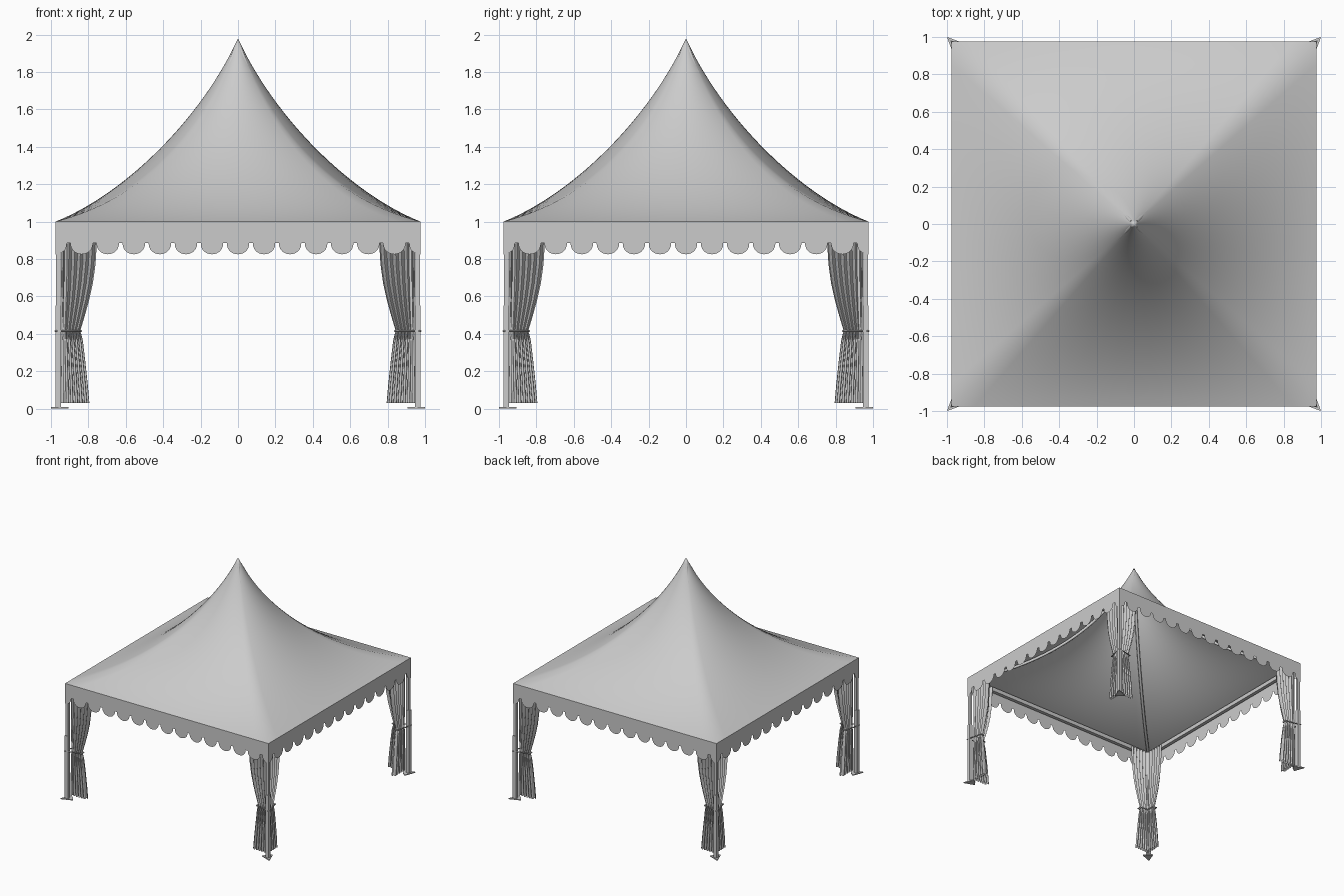
import bpy, bmesh, math

if "Cube" in bpy.data.objects:
    bpy.data.objects.remove(bpy.data.objects["Cube"])

H = 0.975  # half width of the canopy


def mesh_obj(name, verts, faces, smooth=True, mirror=False, angle=35):
    me = bpy.data.meshes.new(name)
    me.from_pydata(verts, [], faces)
    bm = bmesh.new()
    bm.from_mesh(me)
    bmesh.ops.recalc_face_normals(bm, faces=bm.faces)
    bm.to_mesh(me)
    bm.free()
    ob = bpy.data.objects.new(name, me)
    bpy.context.collection.objects.link(ob)
    if smooth:
        bpy.ops.object.select_all(action='DESELECT')
        ob.select_set(True)
        bpy.context.view_layer.objects.active = ob
        bpy.ops.object.shade_smooth_by_angle(angle=math.radians(angle))
    if mirror:
        m = ob.modifiers.new("mirror", 'MIRROR')
        m.use_axis = (True, True, False)
        m.use_mirror_merge = False
    return ob


def prism(name, outline, z0, z1, mirror=True):
    n = len(outline)
    verts = [(x, y, z) for z in (z0, z1) for x, y in outline]
    faces = [tuple(range(n))[::-1], tuple(range(n, 2 * n))]
    faces += [(i, (i + 1) % n, n + (i + 1) % n, n + i) for i in range(n)]
    return mesh_obj(name, verts, faces, False, mirror)


def square(c, h):
    return [(c - h, c - h), (c + h, c - h), (c + h, c + h), (c - h, c + h)]


def tube(name, pts, radius, cyclic=False):
    cu = bpy.data.curves.new(name, 'CURVE')
    cu.dimensions = '3D'
    cu.bevel_depth = radius
    cu.bevel_resolution = 2
    cu.use_fill_caps = True
    sp = cu.splines.new('POLY')
    sp.points.add(len(pts) - 1)
    for p, c in zip(sp.points, pts):
        p.co = (*c, 1)
    sp.use_cyclic_u = cyclic
    ob = bpy.data.objects.new(name, cu)
    bpy.context.collection.objects.link(ob)
    return ob


# Roof profile: bezier from eave to peak, height looked up by radius
def bez(a, b, c, d, t):
    s = 1 - t
    return s**3 * a + 3 * s * s * t * b + 3 * s * t * t * c + t**3 * d


def roof_z(x, y):
    r, q = max(abs(x), abs(y)), min(abs(x), abs(y))
    if r < 1e-6:
        return 1.98
    # round like a cone at the peak, square at the eave
    R = min(H, r * (1 + (q / r) ** 2) ** (0.5 * (1 - r / H)))
    lo, hi = 0.0, 1.0
    for _ in range(30):
        t = (lo + hi) / 2
        if bez(H, 0.60, 0.19, 0, t) > R:
            lo = t
        else:
            hi = t
    return bez(1.0, 1.15, 1.56, 1.98, lo)


# Roof: concentric square rings
RINGS, M = 28, 16
verts, faces = [(0, 0, 1.98)], []
for k in range(1, RINGS + 1):
    r = H * (k / RINGS) ** 1.2
    for side in range(4):
        for j in range(M):
            x, y = r, r * (2 * j / M - 1)
            for _ in range(side):
                x, y = -y, x
            verts.append((x, y, roof_z(x, y)))
N = 4 * M
for i in range(N):
    faces.append((0, 1 + i, 1 + (i + 1) % N))
    for k in range(RINGS - 1):
        a, b = 1 + k * N + i, 1 + k * N + (i + 1) % N
        faces.append((a, a + N, b + N, b))
mesh_obj("canopy_roof", verts, faces, angle=30)

# Scalloped valance around the eave
P = 2 * H / 14
STEPS = [-0.5, -0.43, -0.42, -0.37, -0.29, -0.2, -0.1, 0, 0.1, 0.2, 0.29, 0.37, 0.42, 0.43]
strip = []
for i in range(15):
    for v in STEPS:
        x = -H + (i + v) * P
        if -H - 1e-6 <= x <= H + 1e-6:
            u = min(1, abs(v) / 0.43)
            z = 0.885 if abs(v) > 0.425 else 0.88 - 0.055 * math.sqrt(1 - u * u)
            strip.append((x, z))
verts, faces = [], []
for side in range(4):
    base = len(verts)
    for x, z in strip:
        px, py = x, -H
        for _ in range(side):
            px, py = -py, px
        verts += [(px, py, z), (px, py, 1.0)]
    for i in range(len(strip) - 1):
        a = base + 2 * i
        faces.append((a, a + 2, a + 3, a + 1))
mesh_obj("scalloped_valance", verts, faces, False)

# Eave beams and hip rafters
for side in range(4):
    rot = side * math.pi / 2
    bar = prism("eave_beam", [(-0.94, -0.965), (0.94, -0.965), (0.94, -0.935), (-0.94, -0.935)],
                0.95, 0.985, False)
    bar.rotation_euler.z = rot
    pts = [(s, s, roof_z(s, s) - 0.022) for s in [0.95 - 0.94 * i / 24 for i in range(25)]]
    tube("hip_rafter", pts, 0.012).rotation_euler.z = rot

# Corner poles with lower sleeves and foot plates
prism("corner_pole", square(0.96, 0.012), 0, 0.99)
prism("pole_sleeve", square(0.962, 0.015), 0, 0.55)
prism("foot_plate", [(1, 1), (0.905, 0.965), (0.93, 0.93), (0.965, 0.905)], 0, 0.008)

# Gathered corner curtains: width of each wing by height
WIDTH = [(0.03, 0.147), (0.13, 0.138), (0.25, 0.125), (0.36, 0.112), (0.40, 0.105),
         (0.415, 0.10), (0.43, 0.104), (0.5, 0.125), (0.58, 0.147), (0.67, 0.167),
         (0.77, 0.181), (0.88, 0.188), (0.97, 0.19)]
COLS, FOLDS = 72, 6


def curtain_wing(name, swap):
    verts, faces = [], []
    for z, w in WIDTH:
        amp = 0.010 + 0.007 * min(1, abs(z - 0.415) / 0.2)
        for j in range(COLS + 1):
            t = j / COLS
            wave = math.sin(2 * math.pi * FOLDS * t)
            skew = 0.004 * math.sin(4 * math.pi * FOLDS * t) if z < 0.4 else 0
            x, y = 0.943 - w * t + skew, 0.929 + amp * wave
            verts.append((y, x, z) if swap else (x, y, z))
    for i in range(len(WIDTH) - 1):
        for j in range(COLS):
            a = i * (COLS + 1) + j
            faces.append((a, a + 1, a + COLS + 2, a + COLS + 1))
    mesh_obj(name, verts, faces, mirror=True, angle=60)


curtain_wing("curtain_along_x", False)
curtain_wing("curtain_along_y", True)

# Curtain tiebacks around each pole
LOOP = [(0.977, 0.977), (0.838, 0.945), (0.838, 0.915), (0.91, 0.91), (0.915, 0.838), (0.945, 0.838)]
for sx in (-1, 1):
    for sy in (-1, 1):
        tube("curtain_tieback", [(x * sx, y * sy, 0.415) for x, y in LOOP], 0.005, True)
